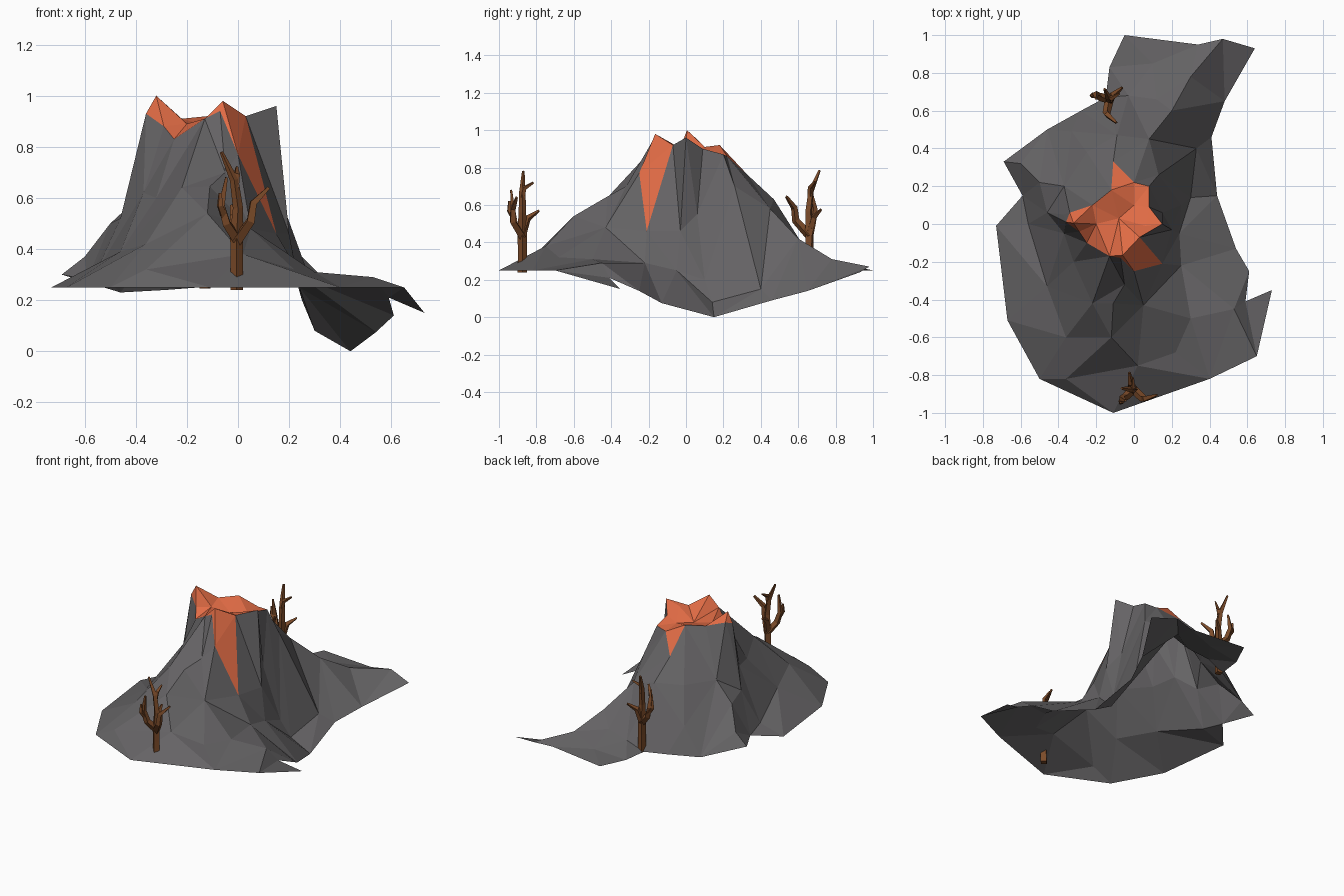
import bpy, math
from mathutils import Vector
from mathutils.geometry import delaunay_2d_cdt


def material(name, col):
    m = bpy.data.materials.new(name)
    m.diffuse_color = (*col, 1)
    return m


ROCK = material("rock", (0.13, 0.125, 0.13))
LAVA = material("lava", (0.76, 0.15, 0.06))
BARK = material("bark", (0.2, 0.07, 0.022))

# ragged foot of the mountain, counter-clockwise
foot = [(0.44, 0.15, 0), (0.41, 0.46, .09), (0.48, 0.65, .14), (0.64, 0.93, .24), (0.47, 0.98, .27),
        (0.34, 0.95, .26), (-0.05, 1.0, .25), (-0.13, 0.83, .25), (-0.15, 0.67, .25), (-0.28, 0.6, .24),
        (-0.46, 0.5, .23), (-0.69, 0.33, .30), (-0.59, 0.15, .28), (-0.73, -0.01, .25), (-0.67, -0.51, .25),
        (-0.5, -0.82, .25), (-0.11, -1.0, .25), (0.4, -0.82, .25), (0.65, -0.7, .25), (0.73, -0.35, .15),
        (0.59, -0.41, .21), (0.61, -0.25, .14), (0.54, -0.13, .075)]

# edge of the lava: crater rim with one run down the back and one down the front
rim = [(.15, 0, .96), (.08, .09, .90), (.08, .20, .87), (0, .22, .86), (-.11, .33, .76),
       (-.12, .18, .92), (-.22, .10, .91), (-.34, .06, .95), (-.36, .01, .93), (-.29, -.04, .88),
       (-.25, -.10, .83), (-.13, -.17, .91), (-.07, -.18, .94), (0, -.25, .77), (.15, -.21, .46),
       (.03, -.07, .92)]
crater = [(-.06, -.165, .98), (-.32, .005, 1.0), (-.08, .03, .87), (-.20, 0, .89), (0, .10, .87), (.06, -.01, .93)]

# shoulders, gullies and spurs of the slope
slope = [(-.50, .22, .50), (-.60, .32, .37), (-.375, .05, .84), (-.37, .20, .62), (-.25, .38, .62),
         (-.09, .47, .63), (.08, .45, .58), (-.33, .49, .40), (-.03, .68, .30), (.20, .60, .42),
         (.30, .78, .31), (.13, .26, .70), (.15, .06, .55), (.33, .40, .15), (.20, -.03, .46),
         (.24, -.05, .25), (.25, -.22, .29), (.53, -.45, .29), (.30, -.50, .31), (.05, -.43, .48),
         (-.05, -.32, .70), (-.12, -.60, .54), (-.22, -.42, .64), (-.36, -.60, .42), (-.46, -.33, .39),
         (-.32, -.20, .60), (-.56, 0, .30), (-.37, -.05, .62), (-.36, -.82, .32), (.02, -.75, .38),
         (.22, -.68, .32), (.30, .14, .08), (.25, .10, .20), (.10, .85, .27), (-.46, .06, .52),
         (-.11, -.42, .645), (.12, .66, .33)]


def inside(p, poly):
    hit = False
    for a, b in zip(poly, poly[1:] + poly[:1]):
        if (a[1] > p.y) != (b[1] > p.y) and p.x < a[0] + (b[0] - a[0]) * (p.y - a[1]) / (b[1] - a[1]):
            hit = not hit
    return hit


def loop(start, n):
    return [(start + i, start + (i + 1) % n) for i in range(n)]


def mesh_object(name, verts, faces, mat):
    used = sorted({i for f in faces for i in f})
    remap = {v: i for i, v in enumerate(used)}
    me = bpy.data.meshes.new(name)
    me.from_pydata([verts[i] for i in used], [], [[remap[i] for i in f] for f in faces])
    me.materials.append(mat)
    ob = bpy.data.objects.new(name, me)
    bpy.context.collection.objects.link(ob)
    return ob


# triangulated terrain, split into rock and lava
pts = foot + rim + crater + slope
nf, nr = len(foot), len(rim)
peak = nf + nr
edges = loop(0, nf) + loop(nf, nr) + [(peak, nf + 15), (peak, nf + 12), (nf + 3, nf + 5)]
out = delaunay_2d_cdt([Vector(p[:2]) for p in pts], edges, [], 1, 1e-5)
verts = [Vector(pts[o[0]]) if o else Vector((*v, .3)) for v, o in zip(out[0], out[3])]
rock, lava = [], []
for f in out[2]:
    mid = sum((verts[i] for i in f), Vector()) / len(f)
    (lava if inside(mid, rim) else rock).append(f)
mesh_object("mountain", verts, rock, ROCK)
mesh_object("lava", verts, lava, LAVA)

# bare tree branches: points are x, y, z, radius
branches = [
    [(0, 0, 0, .025), (0, 0, .12, .024), (0, 0, .22, .026), (.005, 0, .32, .02), (-.01, 0, .43, .017), (-.06, .005, .54, .007)],
    [(0, 0, .19, .024), (.055, -.05, .27, .021), (.065, -.05, .34, .018), (.125, -.03, .40, .008)],
    [(0, 0, .20, .024), (-.04, -.04, .26, .021), (-.06, -.05, .33, .018), (-.04, -.06, .44, .007)],
    [(0, 0, .20, .022), (-.01, .03, .29, .018), (-.02, .09, .33, .007)],
    [(-.005, 0, .40, .015), (0, .01, .45, .014), (0, .06, .48, .006)],
    [(-.05, -.045, .29, .017), (-.065, -.07, .33, .014), (-.065, -.07, .38, .007)],
]


def tree(name, loc, turn):
    cu = bpy.data.curves.new(name, 'CURVE')
    cu.dimensions = '3D'
    cu.bevel_depth = 1
    cu.bevel_resolution = 0
    cu.use_fill_caps = True
    for br in branches:
        sp = cu.splines.new('POLY')
        sp.use_smooth = False
        sp.points.add(len(br) - 1)
        for p, (x, y, z, r) in zip(sp.points, br):
            p.co = (x, y, z, 1)
            p.radius = r
    cu.materials.append(BARK)
    ob = bpy.data.objects.new(name, cu)
    bpy.context.collection.objects.link(ob)
    ob.location = loc
    ob.rotation_euler.z = math.radians(turn)
    bpy.ops.object.select_all(action='DESELECT')
    ob.select_set(True)
    bpy.context.view_layer.objects.active = ob
    bpy.ops.object.convert(target='MESH')


tree("front_tree", (-.005, -.875, .24), 0)
tree("back_tree", (-.13, .66, .245), -60)
